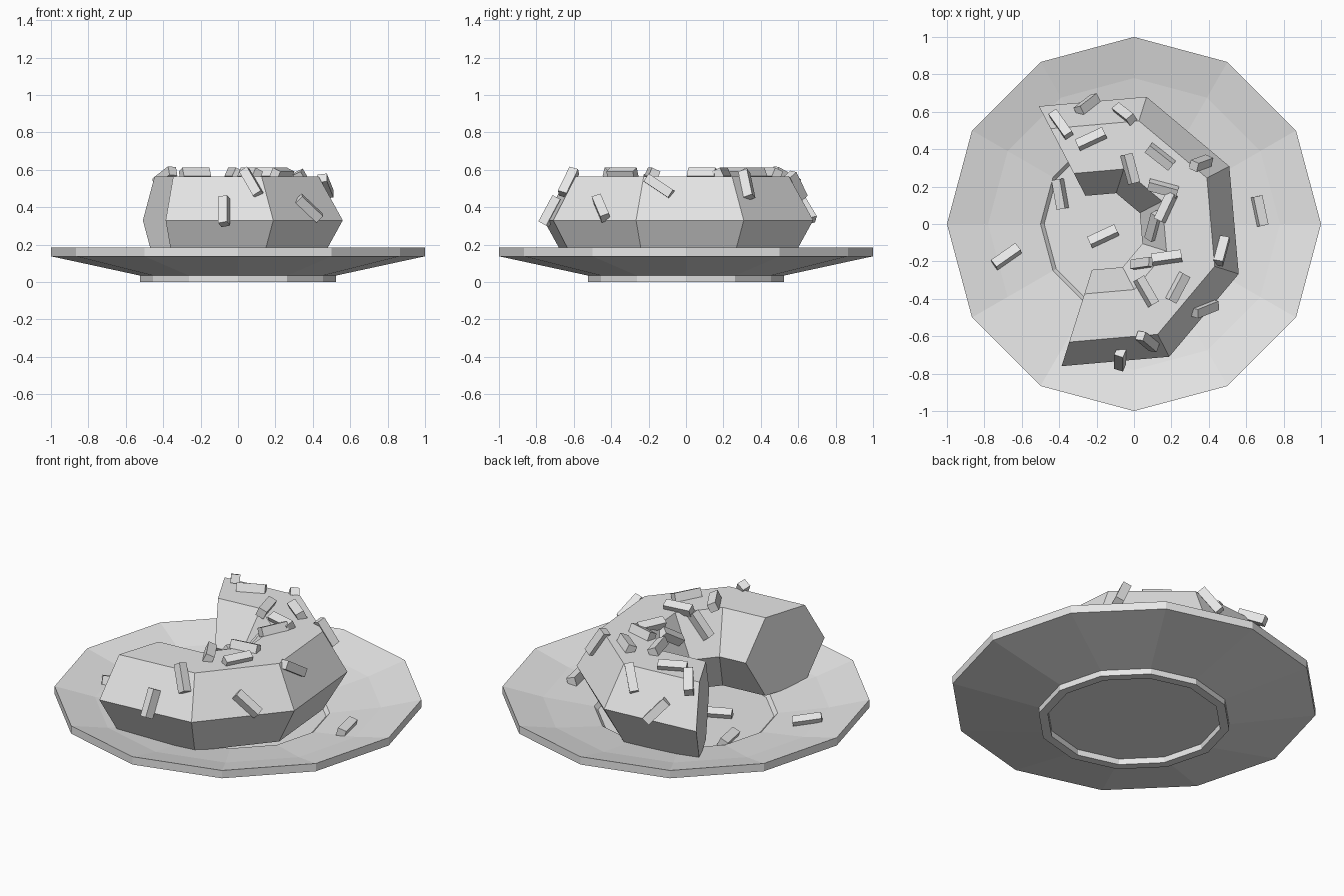
import bpy, bmesh
from math import sin, cos, radians, tau
from mathutils import Vector, Matrix
from mathutils.bvhtree import BVHTree

cube = bpy.data.objects.get("Cube")
if cube:
    bpy.data.objects.remove(cube)

grey = bpy.data.materials.new("plain_grey")
grey.use_nodes = True
grey.diffuse_color = (0.8, 0.8, 0.8, 1)
grey.node_tree.nodes["Principled BSDF"].inputs["Base Color"].default_value = (0.8, 0.8, 0.8, 1)


def finish(name, bm):
    """Turn a bmesh into a flat shaded object; return a tree for ray casts."""
    bmesh.ops.recalc_face_normals(bm, faces=bm.faces[:])
    tree = BVHTree.FromBMesh(bm)
    mesh = bpy.data.meshes.new(name)
    bm.to_mesh(mesh)
    bm.free()
    mesh.materials.append(grey)
    bpy.context.collection.objects.link(bpy.data.objects.new(name, mesh))
    return tree


def bridge(bm, a, b):
    n = len(a)
    for i in range(n):
        j = (i + 1) % n
        bm.faces.new((a[i], a[j], b[j], b[i]))


# Plate: twelve-sided lathe with a sunken well and a raised foot ring
profile = [(0.48, 0.065), (0.5, 0.085), (0.78, 0.13), (1, 0.185), (1, 0.138),
           (0.525, 0.035), (0.525, 0), (0.475, 0), (0.475, 0.035)]
bm = bmesh.new()
rings = [[bm.verts.new((r * cos(tau * i / 12), r * sin(tau * i / 12), z))
          for i in range(12)] for r, z in profile]
for a, b in zip(rings, rings[1:]):
    bridge(bm, a, b)
bm.faces.new(rings[0])
bm.faces.new(rings[-1])
plate = finish("plate", bm)

# Ring cake: hexagonal section swept through five eighths of a turn
CENTRE = Vector((-0.16, -0.04, 0.33))
bm = bmesh.new()
rings = []
for k in range(6):
    a = radians(-107.5 + 45 * k)
    section = []
    for s in range(6):
        r = 0.485 + 0.27 * cos(tau * s / 6)
        offset = Vector((r * cos(a), r * sin(a), 0.27 * sin(tau * s / 6)))
        section.append(bm.verts.new(CENTRE + offset))
    rings.append(section)
for a, b in zip(rings, rings[1:]):
    bridge(bm, a, b)
bm.faces.new(rings[0])
bm.faces.new(rings[-1])
cake = finish("ring_cake", bm)


def sprinkle(index, x, y, heading, pitch=0, length=0.16):
    """Lay a small bar on whatever surface lies under (x, y)."""
    start, down = Vector((x, y, 3)), Vector((0, 0, -1))
    point, normal, _, _ = cake.ray_cast(start, down)
    if point is None:
        point, normal, _, _ = plate.ray_cast(start, down)
    h = radians(heading)
    along = Vector((cos(h), sin(h), 0))
    along.z = -along.dot(normal) / normal.z
    along.normalize()
    side = normal.cross(along)
    basis = Matrix((along, side, normal)).transposed().to_4x4()
    roll = Matrix.Rotation(radians(25 if index % 2 else -25), 4, "X")
    tilt = Matrix.Rotation(radians(pitch), 4, "Y")
    place = Matrix.Translation(point + normal * 0.015)
    bm = bmesh.new()
    bmesh.ops.create_cube(bm, size=1)
    bm.transform(place @ basis @ tilt @ roll @ Matrix.Diagonal((length, 0.05, 0.05, 1)))
    finish(f"sprinkle_{index}", bm)


# Sprinkles: x, y, heading, optional pitch
spots = [
    (-0.39, 0.52, -32, 30), (-0.25, 0.625, 38), (-0.05, 0.575, -38),
    (-0.23, 0.455, 25), (0.14, 0.36, -38), (0.35, 0.315, 20),
    (-0.02, 0.295, 105), (-0.395, 0.16, 100), (0.155, 0.19, -15),
    (0.17, 0.09, 65), (0.12, -0.01, 75), (-0.165, -0.065, 25),
    (0.675, 0.07, 102), (-0.685, -0.175, 35), (0.06, -0.22, 8),
    (0.175, -0.18, 8), (0.455, -0.145, 75), (0.065, -0.36, -60),
    (0.235, -0.34, 62), (0.37, -0.445, 22), (0.07, -0.615, -40),
    (-0.075, -0.71, 90),
]
for i, spot in enumerate(spots):
    sprinkle(i + 1, *spot)
